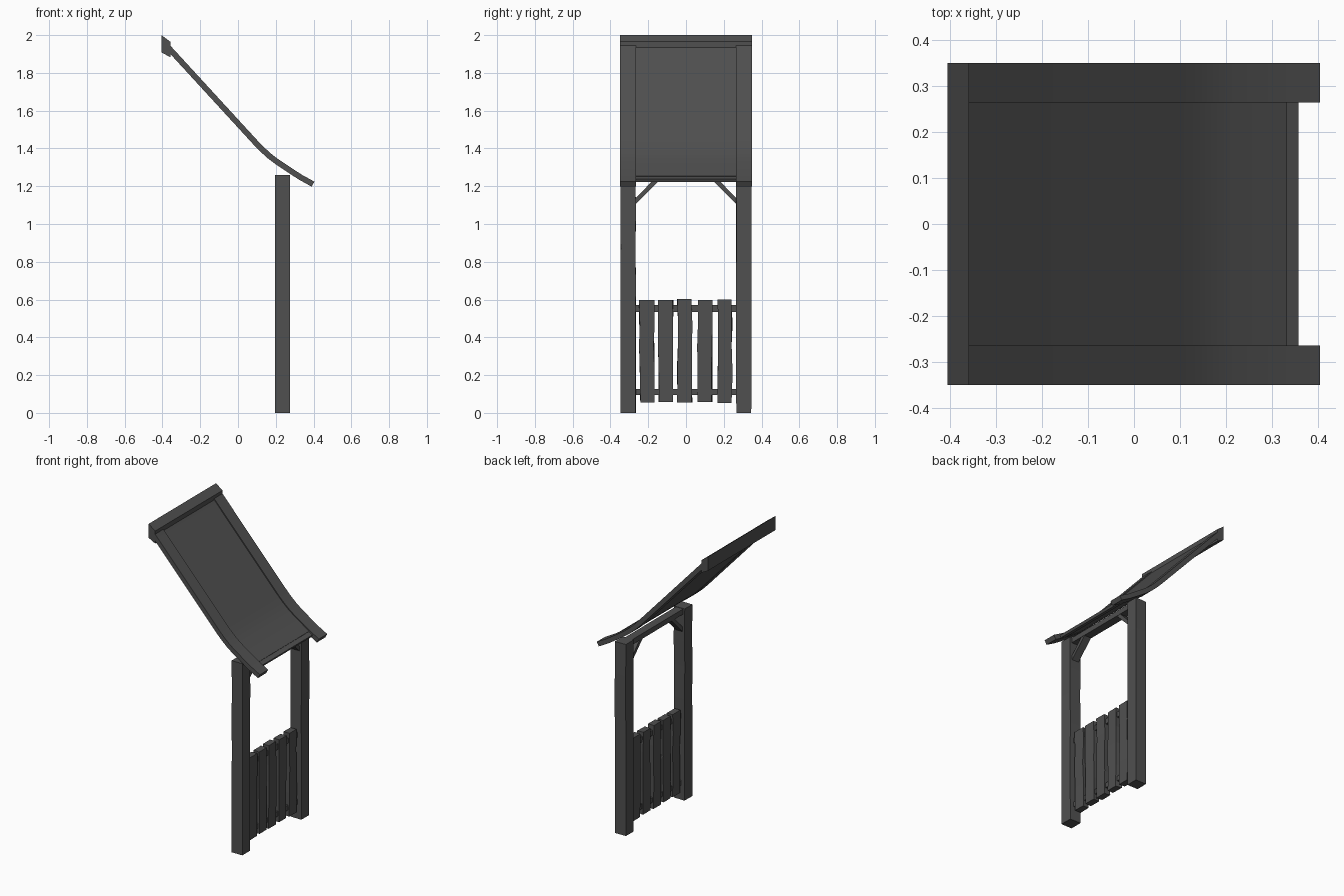
import bpy, bmesh, random
from mathutils import Vector

if "Cube" in bpy.data.objects:
    bpy.data.objects.remove(bpy.data.objects["Cube"])

random.seed(4)

# Dark timber colour for every part
wood = bpy.data.materials.new("dark_wood")
wood.diffuse_color = (.08, .08, .08, 1)
wood.use_nodes = True
wood.node_tree.nodes["Principled BSDF"].inputs["Base Color"].default_value = wood.diffuse_color


def make(name, bm, smooth=False):
    bmesh.ops.recalc_face_normals(bm, faces=bm.faces)
    me = bpy.data.meshes.new(name)
    bm.to_mesh(me)
    bm.free()
    me.materials.append(wood)
    ob = bpy.data.objects.new(name, me)
    bpy.context.collection.objects.link(ob)
    if smooth:
        bpy.context.view_layer.objects.active = ob
        ob.select_set(True)
        bpy.ops.object.shade_smooth_by_angle(angle=0.6)
        ob.select_set(False)
    return ob


def box(name, x0, x1, y0, y1, z0, z1):
    return plank(name, x0, x1, y0, y1, [z0, z1], 0)


def plank(name, x0, x1, y0, y1, levels, wobble):
    """Upright timber: stacked rectangles with slightly uneven edges."""
    bm = bmesh.new()
    r = lambda: random.uniform(-wobble, wobble)
    rings = [[bm.verts.new((x + r() * .4, y + r(), z)) for x, y in
              ((x0, y0), (x1, y0), (x1, y1), (x0, y1))] for z in levels]
    for a, b in zip(rings, rings[1:]):
        for i in range(4):
            j = (i + 1) % 4
            bm.faces.new((a[i], a[j], b[j], b[i]))
    bm.faces.new(rings[0])
    bm.faces.new(rings[-1])
    return make(name, bm)


def prism(name, a_pts, b_pts, smooth=False):
    """Solid joining two matching outlines."""
    bm = bmesh.new()
    a = [bm.verts.new(p) for p in a_pts]
    b = [bm.verts.new(p) for p in b_pts]
    for i in range(len(a)):
        j = (i + 1) % len(a)
        bm.faces.new((a[i], a[j], b[j], b[i]))
    bm.faces.new(a)
    bm.faces.new(b)
    return make(name, bm, smooth)


def extrude_y(name, outline, y0, y1, smooth=False):
    """Prism with an xz outline running from y0 to y1."""
    return prism(name, [(x, y0, z) for x, z in outline],
                 [(x, y1, z) for x, z in outline], smooth)


def strip(path, up, down):
    """Thick outline around an xz centre line."""
    top, bot = [], []
    pts = [Vector(p) for p in path]
    for i, p in enumerate(pts):
        t = (pts[min(i + 1, len(pts) - 1)] - pts[max(i - 1, 0)]).normalized()
        n = Vector((-t.y, t.x))
        top.append(p + n * up)
        bot.append(p - n * down)
    return top + bot[::-1]


curve = [(-.37, 1.935), (.09, 1.434), (.13, 1.393), (.17, 1.357), (.21, 1.327), (.27, 1.287)]

# Roof: side boards, sheet, lower batten and ridge
for s, n in ((-1, "left"), (1, "right")):
    extrude_y(n + "_roof_board", strip(curve + [(.33, 1.248), (.397, 1.211)], .015, .015),
              s * .264, s * .35, True)
extrude_y("roof_sheet", strip(curve + [(.327, 1.248)], .009, .012), -.265, .265, True)
extrude_y("roof_batten", strip([(.315, 1.256), (.356, 1.236)], .003, .014), -.265, .265)
extrude_y("roof_ridge", [(-.405, 2), (-.358, 1.965), (-.358, 1.883), (-.405, 1.908)], -.35, .35)

# Posts with corner braces
brace = [(.268, 1.105), (.268, 1.135), (.178, 1.228), (.145, 1.228)]
for s, n in ((-1, "left"), (1, "right")):
    y0, y1 = sorted((s * .266, s * .346))
    plank(n + "_post", .196, .275, y0, y1, [0, .46, .67, .88, 1.05, 1.26], .002)
    prism(n + "_brace", [(.21, s * y, z) for y, z in brace],
          [(.26, s * y, z) for y, z in brace])

# Cross beam and lower rails
box("top_beam", .208, .262, -.268, .268, 1.223, 1.257)
box("upper_rail", .222, .248, -.268, .268, .535, .57)
box("lower_rail", .222, .248, -.268, .268, .095, .127)

# Uneven fence slats
for i, y in enumerate((-.207, -.107, -.007, .1, .205)):
    plank(f"slat_{i + 1}", .214, .256, y - .038, y + .038,
          [.055 + random.uniform(-.004, .004), .21, .36, .47,
           .6 + random.uniform(-.003, .003)], .004)
